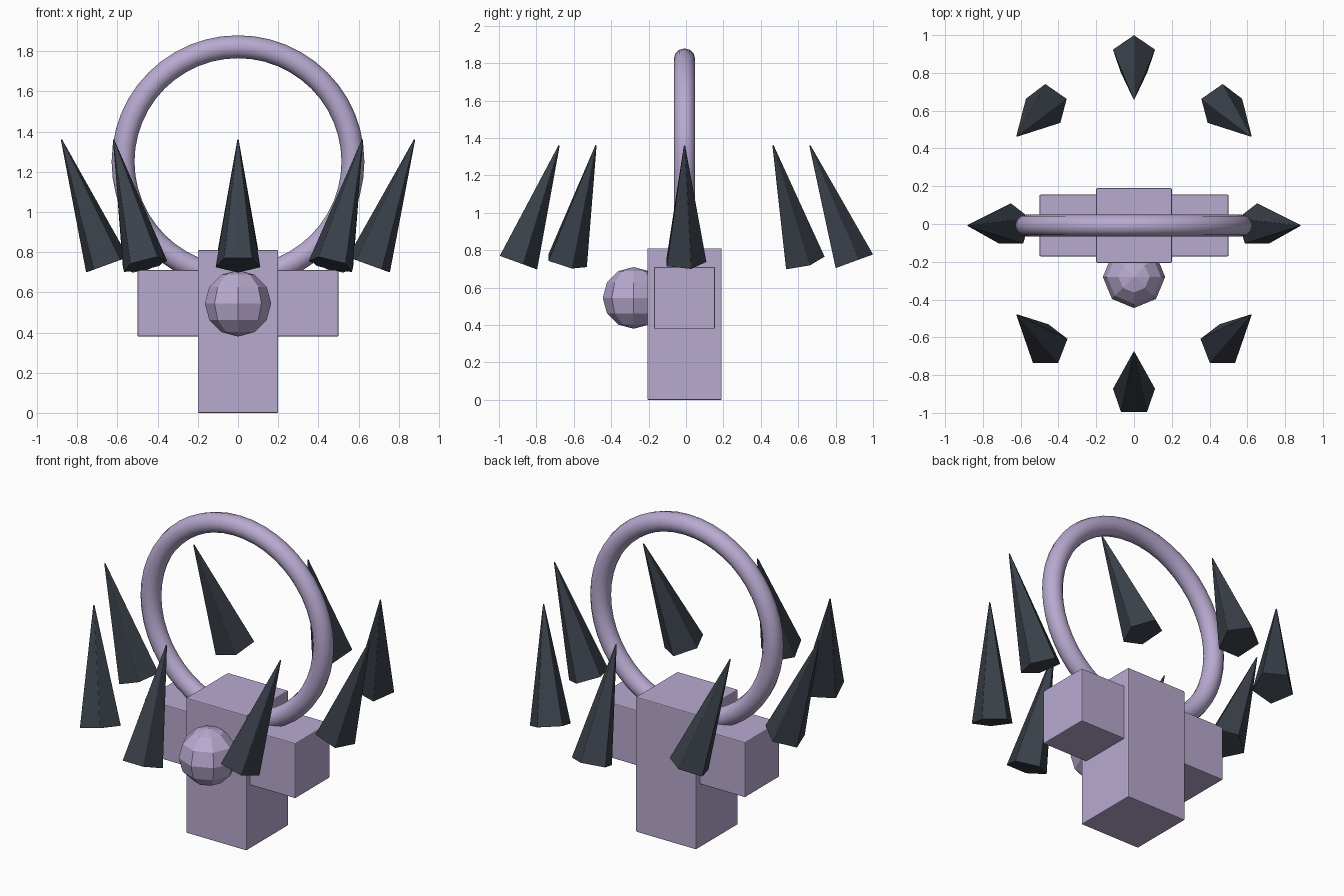
import bpy, math
from mathutils import Vector

default = bpy.data.objects.get("Cube")
if default:
    bpy.data.objects.remove(default, do_unlink=True)

CY = -0.008  # depth of the body's centre


def material(name, rgb):
    mat = bpy.data.materials.new(name)
    mat.use_nodes = True
    mat.diffuse_color = (*rgb, 1)
    mat.node_tree.nodes["Principled BSDF"].inputs["Base Color"].default_value = (*rgb, 1)
    return mat


lavender = material("lavender", (0.48, 0.40, 0.63))
slate = material("dark_slate", (0.042, 0.052, 0.068))


def finish(name, mat, bevel=0):
    obj = bpy.context.object
    obj.name = name
    obj.data.materials.append(mat)
    if bevel:
        mod = obj.modifiers.new("soft_edges", "BEVEL")
        mod.width = bevel
        mod.segments = 2
    return obj


def box(name, size, z):
    bpy.ops.mesh.primitive_cube_add(size=1, location=(0, CY, z))
    bpy.context.object.scale = size
    bpy.ops.object.transform_apply(location=False, rotation=False, scale=True)
    finish(name, lavender, 0.005)


# Body block and the cross bar forming both arms
box("body", (0.4, 0.396, 0.81), 0.405)
box("arms", (1.0, 0.326, 0.33), 0.545)

# Faceted ball on the front
bpy.ops.mesh.primitive_uv_sphere_add(segments=8, ring_count=6, radius=0.165,
                                     location=(0, -0.28, 0.545))
finish("front_ball", lavender)

# Upright hoop
bpy.ops.mesh.primitive_torus_add(major_radius=0.572, minor_radius=0.057,
                                 major_segments=48, minor_segments=12,
                                 location=(0, CY, 1.25),
                                 rotation=(math.pi / 2, 0, 0))
finish("hoop", lavender)
bpy.ops.object.shade_smooth_by_angle(angle=math.radians(35))

# Eight five-sided spikes: side ones lean out, front and back ones lean in
for i in range(8):
    a = i * math.tau / 8
    c, s = math.cos(a), math.sin(a)
    bpy.ops.mesh.primitive_cone_add(vertices=5, radius1=0.118, radius2=0.004, depth=0.664,
                                    location=(0.765 * c, 0.784 * s + CY, 1.049),
                                    rotation=(0.35 * s, 0.35 * c, 0))
    finish(f"spike_{i + 1}", slate, 0.003)
